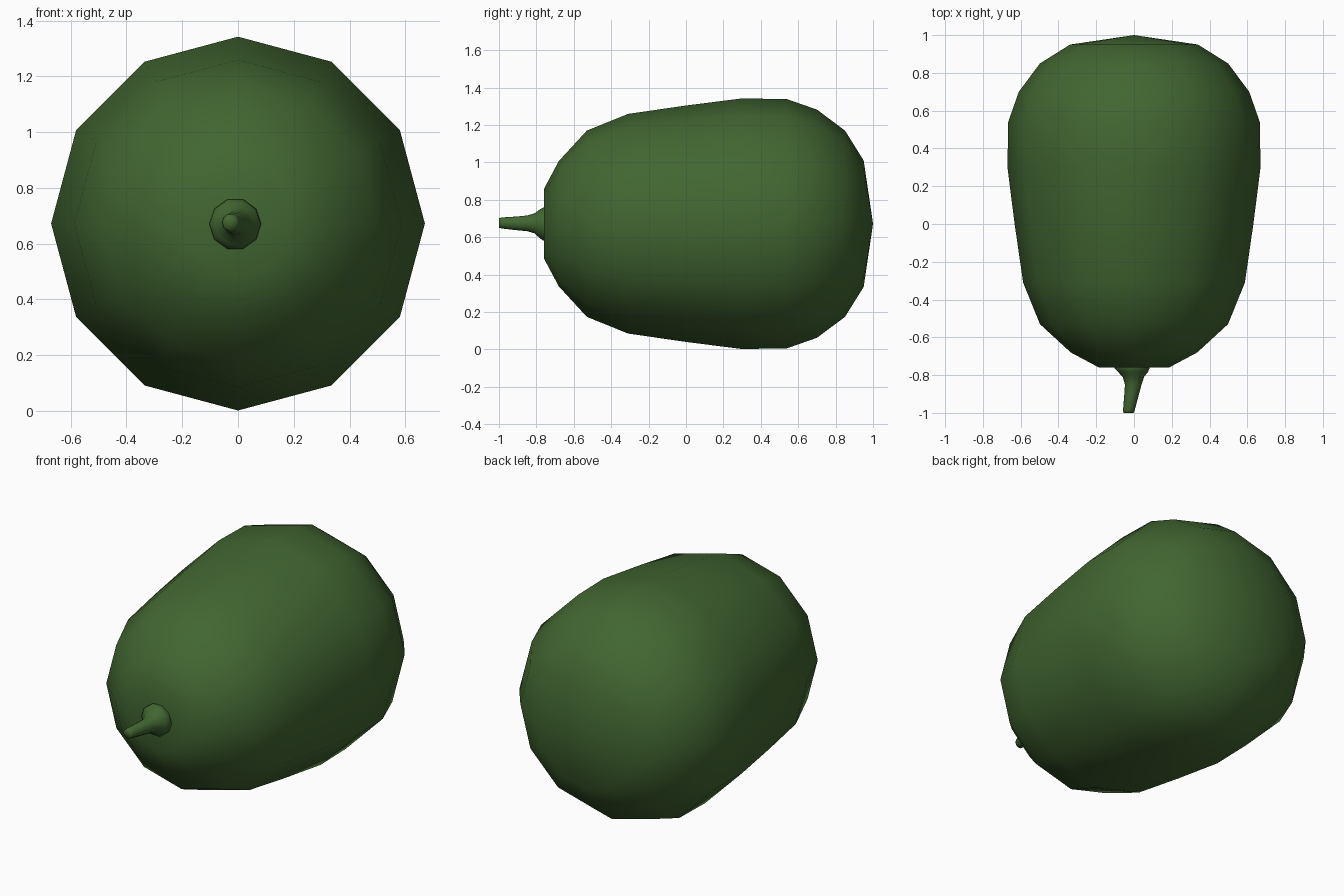
import bpy, bmesh, math

if "Cube" in bpy.data.objects:
    bpy.data.objects.remove(bpy.data.objects["Cube"])

green = bpy.data.materials.new("dark green")
green.diffuse_color = (0.054, 0.133, 0.031, 1)
green.use_nodes = True
green.node_tree.nodes["Principled BSDF"].inputs["Base Color"].default_value = green.diffuse_color


def revolve(name, rings, sides, phase=0.0):
    """Skin rings of (y, radius, centre x, centre z); radius 0 makes a pole."""
    bm = bmesh.new()
    loops = []
    for y, r, cx, cz in rings:
        if r == 0:
            loops.append([bm.verts.new((cx, y, cz))] * sides)
        else:
            loops.append([bm.verts.new((cx + r * math.cos(phase + 2 * math.pi * i / sides), y,
                                        cz + r * math.sin(phase + 2 * math.pi * i / sides)))
                          for i in range(sides)])
    for a, b in zip(loops, loops[1:]):
        for i in range(sides):
            j = (i + 1) % sides
            corners = list(dict.fromkeys((a[i], a[j], b[j], b[i])))
            bm.faces.new(corners)
    for f in bm.faces:
        f.smooth = True
    bmesh.ops.recalc_face_normals(bm, faces=bm.faces)
    mesh = bpy.data.meshes.new(name)
    bm.to_mesh(mesh)
    bm.free()
    mesh.materials.append(green)
    obj = bpy.data.objects.new(name, mesh)
    bpy.context.collection.objects.link(obj)
    return obj


# Fruit body: twelve-sided, dimpled at the stem end
profile = [(-0.73, 0), (-0.76, 0.185), (-0.68, 0.335), (-0.53, 0.498), (-0.31, 0.587),
           (0.0, 0.632), (0.30, 0.67), (0.54, 0.666), (0.70, 0.61), (0.85, 0.498),
           (0.95, 0.338), (1.0, 0)]
revolve("fruit_body", [(y, r, 0, 0.672) for y, r in profile], 12)

# Stem: flared base, narrow bent stalk, capped tip
stem = [(-0.73, 0, -0.01, 0.67), (-0.73, 0.094, -0.01, 0.67), (-0.765, 0.092, -0.01, 0.67),
        (-0.785, 0.078, -0.005, 0.672), (-0.81, 0.056, -0.003, 0.674),
        (-0.85, 0.044, -0.004, 0.674), (-0.91, 0.038, -0.014, 0.674),
        (-0.985, 0.031, -0.027, 0.676), (-1.0, 0.027, -0.029, 0.676), (-1.0, 0, -0.029, 0.676)]
revolve("stem", stem, 10)
